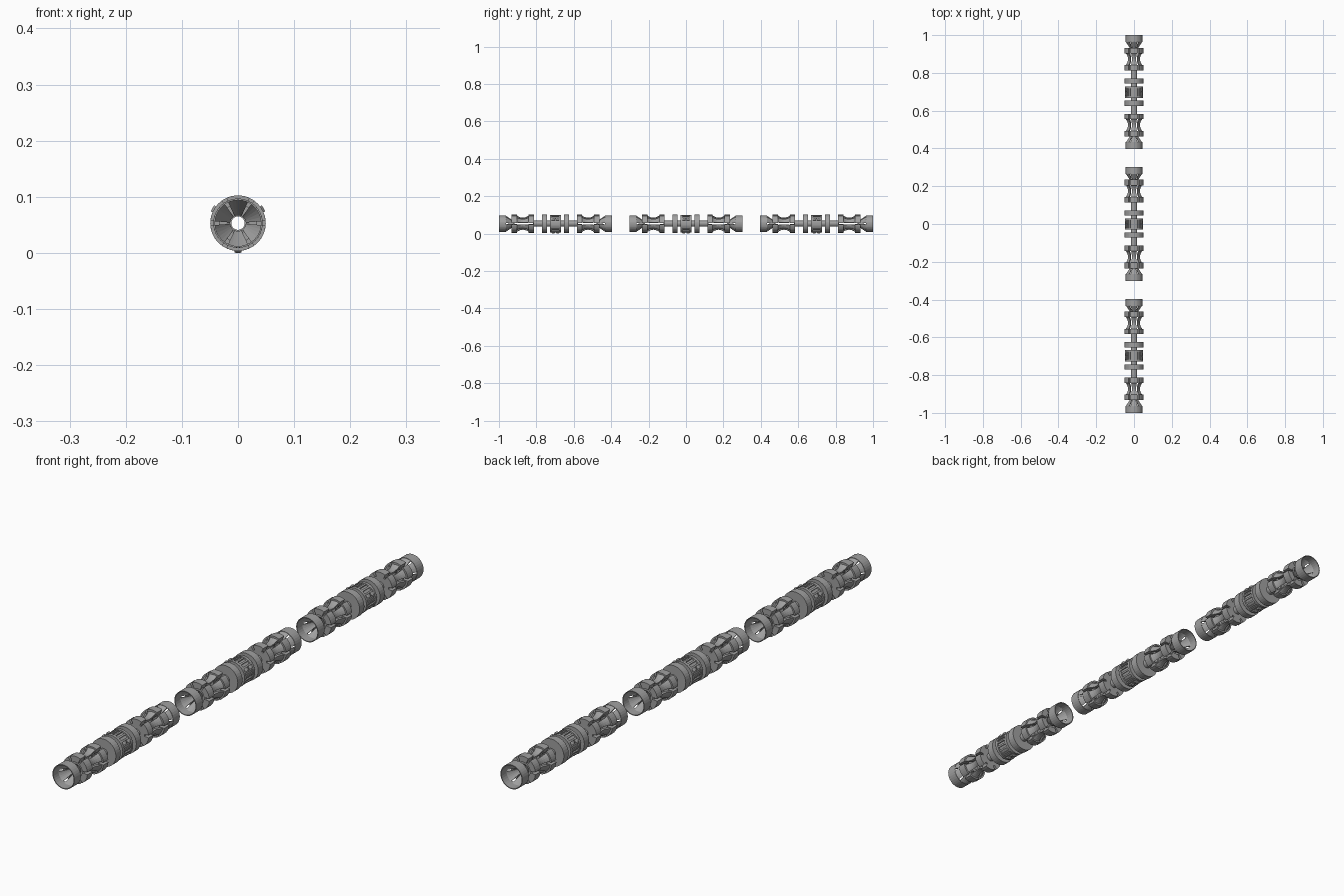
import bpy, bmesh, math

if "Cube" in bpy.data.objects:
    bpy.data.objects.remove(bpy.data.objects["Cube"])

CZ = 0.053            # axis height
UNITS = (-0.698, 0.0, 0.698)
FULL = 2 * math.pi
STEP = FULL / 6
GREY = bpy.data.materials.new("dark_grey")
GREY.diffuse_color = (0.35, 0.35, 0.35, 1)
GREY.use_nodes = True
GREY.node_tree.nodes["Principled BSDF"].inputs["Base Color"].default_value = GREY.diffuse_color


def lathe(bm, prof, a0=0.0, sweep=FULL, n=32):
    """Sweep a closed (radius, y) profile around the y axis."""
    full = sweep >= FULL - 1e-6
    rows = []
    for i in range(n if full else n + 1):
        a = a0 + sweep * i / n
        rows.append([bm.verts.new((r * math.cos(a), y, r * math.sin(a))) for r, y in prof])
    m = len(prof)
    for i in range(n):
        p, q = rows[i], rows[(i + 1) % len(rows)]
        for j in range(m):
            k = (j + 1) % m
            bm.faces.new((p[j], p[k], q[k], q[j]))
    if not full:
        bm.faces.new(rows[0])
        bm.faces.new(rows[-1][::-1])


def sectors(bm, prof, width, n=5):
    """Six equal sectors of a profile, with gaps between."""
    for i in range(6):
        lathe(bm, prof, (i + 0.5) * STEP - width / 2, width, n)


def tube(r0, r1, y0, y1):
    return [(r0, y0), (r1, y0), (r1, y1), (r0, y1)]


def both_ends(prof):
    return [prof, [(r, -y) for r, y in prof]]


def part(name, build):
    """Build a mesh once and place a copy in each of the three units."""
    bm = bmesh.new()
    build(bm)
    bmesh.ops.recalc_face_normals(bm, faces=bm.faces)
    me = bpy.data.meshes.new(name)
    bm.to_mesh(me)
    bm.free()
    me.materials.append(GREY)
    for i, y in enumerate(UNITS):
        ob = bpy.data.objects.new(f"{name}_{i + 1}", me)
        ob.location = (0, y, CZ)
        bpy.context.collection.objects.link(ob)


# plain rim at each end
def end_rims(bm):
    for p in both_ends(tube(0.041, 0.044, 0.265, 0.302)):
        lathe(bm, p)


# slats tapering inwards from the rim, forming an open funnel
def funnel_slats(bm):
    prof = [(0.041, 0.272), (0.044, 0.267), (0.018, 0.228), (0.014, 0.228)]
    for p in both_ends(prof):
        sectors(bm, p, 0.88)


# outer collars split into sectors, with a slim ring holding them to the axis
def cage_collars(bm):
    for y0, y1 in ((0.205, 0.235), (0.115, 0.143)):
        for p in both_ends(tube(0.028, 0.0495, y0, y1)):
            sectors(bm, p, 0.86)
    for p in both_ends(tube(0.014, 0.034, 0.115, 0.121)):
        lathe(bm, p)
    for p in both_ends(tube(0.014, 0.034, 0.220, 0.228)):
        lathe(bm, p)


# waisted bars forming an open cage between collars
def cage_bars(bm):
    ya, yb, n = 0.140, 0.209, 8
    outer, inner = [], []
    for i in range(n + 1):
        t = i / n
        r = 0.032 + 0.014 * (2 * t - 1) ** 2
        y = ya + (yb - ya) * t
        outer.append((r, y))
        inner.append((r - 0.009, y))
    for p in both_ends(outer + inner[::-1]):
        sectors(bm, p, 0.72, 4)


# solid collars beside the centre drum
def inner_collars(bm):
    for p in both_ends(tube(0.013, 0.0495, 0.045, 0.072)):
        lathe(bm, p)


# hollow shaft linking collars to the drum
def shaft(bm):
    for p in both_ends(tube(0.012, 0.016, 0.028, 0.118)):
        lathe(bm, p, n=20)


# centre drum with edge bands
def drum(bm):
    lathe(bm, tube(0.012, 0.042, -0.028, 0.028))
    for p in both_ends(tube(0.040, 0.0475, 0.020, 0.030)):
        lathe(bm, p)


def drum_ribs(bm):
    for i in range(18):
        lathe(bm, tube(0.040, 0.0465, -0.021, 0.021), i * FULL / 18 - 0.07, 0.14, 1)


# three pointed lugs around the drum
def drum_lugs(bm):
    for i in range(3):
        a = -math.pi / 2 + i * FULL / 3
        for s in (-1, 1):
            y = 0.012 * s
            lathe(bm, [(0.040, y - 0.010), (0.049, y - 0.010), (0.053, y - 0.004),
                       (0.053, y + 0.004), (0.049, y + 0.010), (0.040, y + 0.010)],
                  a - 0.12, 0.24, 2)


for name, fn in (("end_rims", end_rims), ("funnel_slats", funnel_slats),
                 ("cage_collars", cage_collars), ("cage_bars", cage_bars),
                 ("inner_collars", inner_collars), ("shaft", shaft), ("centre_drum", drum),
                 ("drum_ribs", drum_ribs), ("drum_lugs", drum_lugs)):
    part(name, fn)
